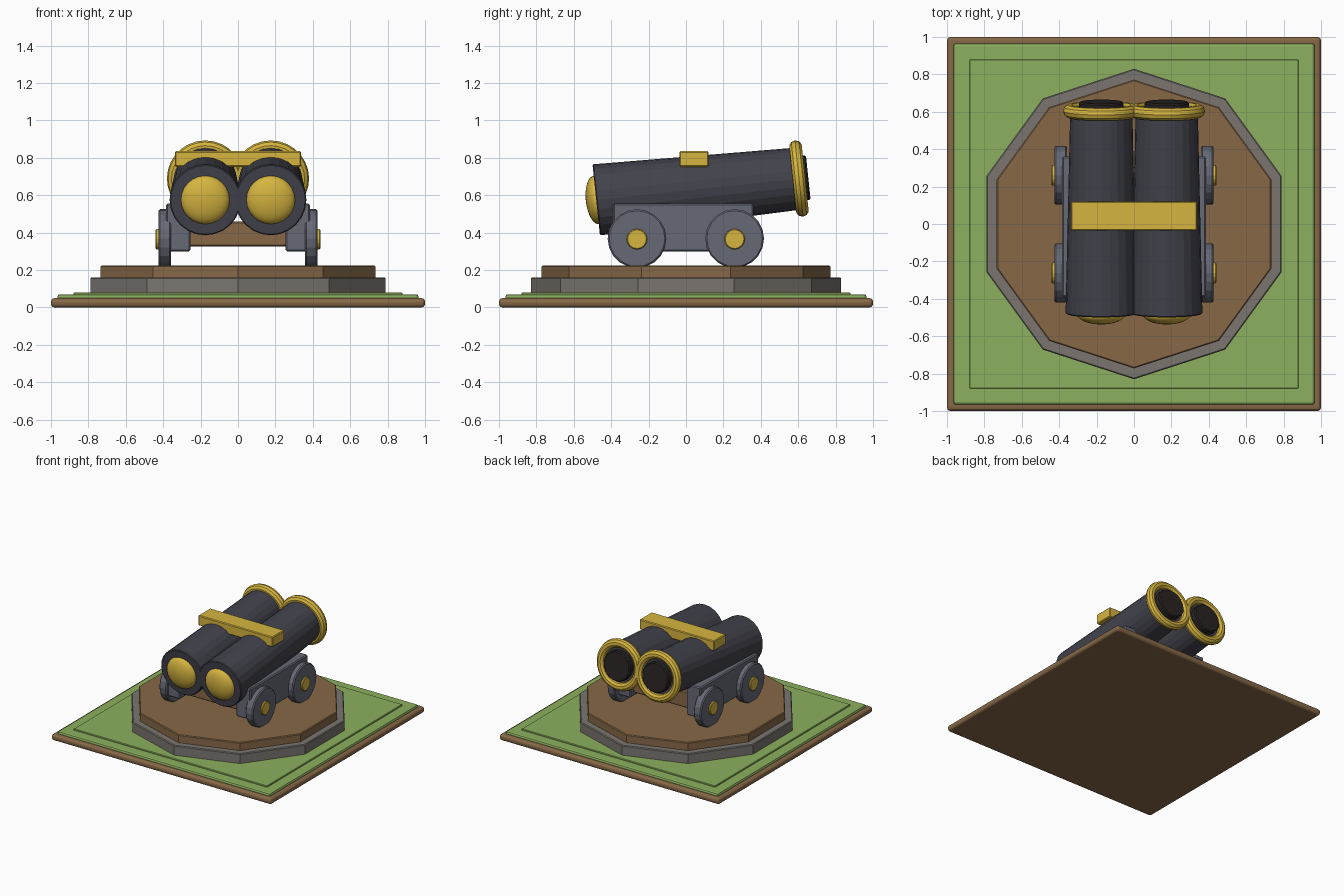
import bpy
from math import radians, cos, sin, pi
from mathutils import Vector, Matrix

if "Cube" in bpy.data.objects:
    bpy.data.objects.remove(bpy.data.objects["Cube"], do_unlink=True)


def material(name, *srgb):
    m = bpy.data.materials.new(name)
    m.use_nodes = True
    col = [((c + 0.055) / 1.055) ** 2.4 for c in srgb] + [1]
    m.diffuse_color = col
    m.node_tree.nodes["Principled BSDF"].inputs["Base Color"].default_value = col
    return m


brown = material("earth brown", .53, .41, .28)
green = material("grass green", .55, .69, .37)
stone = material("stone grey", .48, .46, .44)
iron = material("dark iron", .26, .26, .30)
steel = material("carriage grey", .40, .41, .46)
gold = material("gold", .84, .71, .25)
black = material("bore black", .16, .14, .14)


def finish(name, mat, bevel=0, segments=1, smooth=False):
    ob = bpy.context.object
    ob.name = name
    ob.data.materials.append(mat)
    if bevel:
        mod = ob.modifiers.new("soft edges", 'BEVEL')
        mod.width, mod.segments = bevel, segments
        mod.limit_method = 'ANGLE'
        mod.angle_limit = radians(40)
    if smooth:
        bpy.ops.object.shade_smooth_by_angle(angle=radians(30))
    return ob


def box(name, mat, x, y, z, bevel=0.008, segments=1):
    """Box from its (low, high) range on each axis."""
    ranges = (x, y, z)
    bpy.ops.mesh.primitive_cube_add(size=1, location=[(a + b) / 2 for a, b in ranges])
    ob = bpy.context.object
    ob.data.transform(Matrix.Diagonal([b - a for a, b in ranges] + [1]))
    return finish(name, mat, bevel, segments)


def cylinder(name, mat, r1, r2, depth, loc, rot, sides, bevel=0):
    bpy.ops.mesh.primitive_cone_add(vertices=sides, radius1=r1, radius2=r2,
                                    depth=depth, location=loc, rotation=rot)
    return finish(name, mat, bevel)


# Ground tile
box("ground_slab", brown, (-1, 1), (-1, 1), (0, .05), .02, 3)
box("grass_layer", green, (-.965, .965), (-.965, .965), (.03, .07), .012, 2)
box("grass_inset", green, (-.88, .88), (-.88, .88), (.06, .08), .004)

# Ten-sided platform
cylinder("stone_platform", stone, .83, .83, .10, (0, 0, .11), (0, 0, 0), 10, .006)
cylinder("earth_platform", brown, .772, .772, .085, (0, 0, .1825), (0, 0, 0), 10, .006)

# Carriage
box("carriage_bed", brown, (-.27, .27), (-.34, .31), (.325, .46))
for side, s in (("left", 1), ("right", -1)):
    box(side + "_carriage_cheek", steel, sorted((s * .255, s * .385)), (-.39, .36), (.30, .555))
    for end, y in (("front", -.262), ("back", .26)):
        tag = f"{side}_{end}_"
        turn = (0, pi / 2, 0)
        cylinder(tag + "wheel", steel, .157, .157, .068, (s * .392, y, .368), turn, 20, .008)
        cylinder(tag + "hub", gold, .055, .055, .06, (s * .41, y, .365), turn, 16, .005)

# Twin barrels, raised toward the muzzle at the back
tilt = radians(6)
axis = Vector((0, cos(tilt), sin(tilt)))
turn = (tilt - pi / 2, 0, 0)
length = 1.095
for side, s in (("left", 1), ("right", -1)):
    breech = Vector((s * .175, -.48, .575))
    cylinder(side + "_barrel", iron, .191, .166, length, breech + axis * length / 2, turn, 24, .006)
    cylinder(side + "_bore", black, .12, .12, .09, breech + axis * (length + .0),
             turn, 20, .008)
    bpy.ops.mesh.primitive_torus_add(major_radius=.17, minor_radius=.035, major_segments=28,
                                     minor_segments=10, rotation=turn,
                                     location=breech + axis * (length - .005))
    finish(side + "_muzzle_ring", gold, smooth=True)
    bpy.ops.mesh.primitive_uv_sphere_add(segments=24, ring_count=16, radius=.13,
                                         location=breech, rotation=turn)
    bpy.context.object.scale.z = .43
    finish(side + "_breech_dome", gold, smooth=True)

# Strap holding the barrels together
box("barrel_strap", gold, (-.338, .338), (-.035, .12), (.752, .835), .006)
